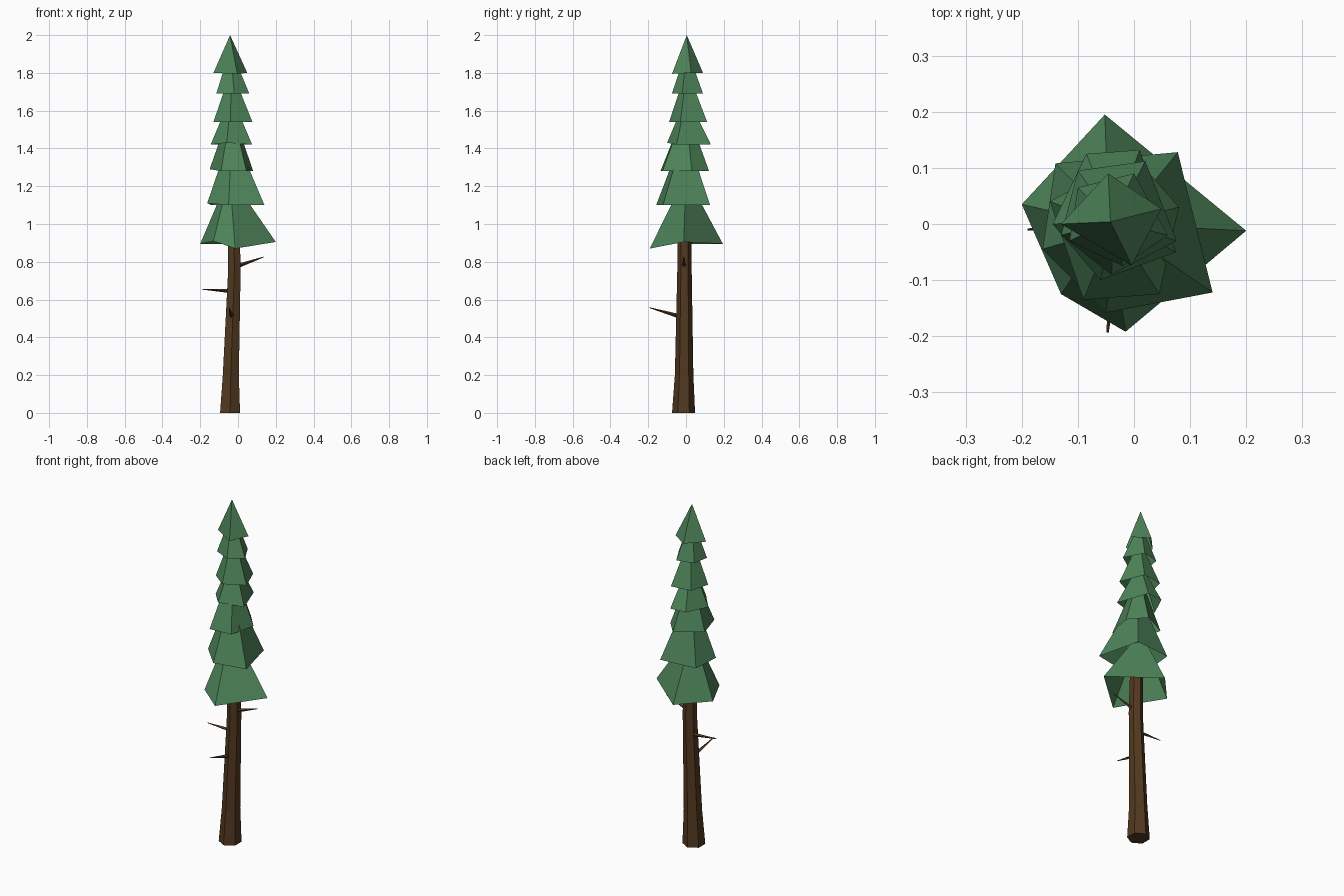
import bpy, math
from mathutils import Vector


def material(name, rgb):
    m = bpy.data.materials.new(name)
    m.diffuse_color = (*rgb, 1)
    return m


bark = material("bark", (0.085, 0.04, 0.014))
needles = material("needles", (0.075, 0.23, 0.10))


def add_object(name, verts, faces, mat):
    me = bpy.data.meshes.new(name)
    me.from_pydata(verts, [], faces)
    me.materials.append(mat)
    ob = bpy.data.objects.new(name, me)
    bpy.context.collection.objects.link(ob)
    return ob


def tube(name, rings, sides, mat, axis=(0, 0, 1), start=0.0):
    """Faceted tube through rings of (centre, radius) with capped ends."""
    turn = Vector((0, 0, 1)).rotation_difference(Vector(axis))
    verts = []
    for centre, r in rings:
        for k in range(sides):
            a = start + math.tau * k / sides
            verts.append(Vector(centre) + turn @ Vector((r * math.cos(a), r * math.sin(a), 0)))
    faces = [tuple(reversed(range(sides))),
             tuple(range(len(verts) - sides, len(verts)))]
    for i in range(len(rings) - 1):
        for k in range(sides):
            n = (k + 1) % sides
            faces.append((i * sides + k, i * sides + n,
                          (i + 1) * sides + n, (i + 1) * sides + k))
    return add_object(name, verts, faces, mat)


# Trunk: six-sided, flared at the foot, slightly bent
tube("trunk", [((-0.042, -0.013, 0.0), 0.061), ((-0.038, -0.010, 0.2), 0.049),
               ((-0.019, -0.008, 0.76), 0.038), ((-0.022, -0.007, 0.95), 0.036),
               ((-0.035, 0.0, 1.4), 0.024), ((-0.04, 0.005, 1.85), 0.008)],
     6, bark, start=math.pi / 2)

# Dead twigs on the bare trunk
twigs = [((-0.01, -0.01, 0.775), (0.135, -0.012, 0.825)),
         ((-0.03, 0.0, 0.645), (-0.19, -0.01, 0.655)),
         ((-0.032, -0.03, 0.51), (-0.047, -0.193, 0.557))]
for i, (a, b) in enumerate(twigs):
    tube(f"twig_{i + 1}", [(a, 0.012), (b, 0.002)], 4, bark,
         axis=Vector(b) - Vector(a))

# Foliage tiers: (rim height, apex, rim corners x, y and optional droop)
tiers = [
    (0.895, (-0.045, 0.0, 1.26), [(0.2, -0.012, 0.01), (-0.052, 0.195), (-0.2, 0.035),
                                  (-0.13, -0.125, 0.015), (-0.015, -0.192, -0.025)]),
    (1.10, (-0.03, -0.005, 1.50), [(0.14, -0.122), (0.078, 0.128), (-0.14, 0.108),
                                   (-0.163, -0.045, 0.01), (-0.05, -0.158)]),
    (1.28, (-0.035, 0.0, 1.62), [(0.045, -0.125), (0.08, 0.03), (0.0, 0.122),
                                 (-0.15, 0.04, 0.01), (-0.09, -0.135)]),
    (1.42, (-0.035, 0.005, 1.68), [(0.075, -0.05), (0.01, 0.132), (-0.085, 0.125),
                                   (-0.145, 0.0), (-0.06, -0.10, 0.01)]),
    (1.54, (-0.035, 0.005, 1.82), [(0.076, -0.03), (0.02, 0.112), (-0.10, 0.095),
                                   (-0.13, -0.02), (-0.04, -0.09)]),
    (1.69, (-0.04, 0.005, 1.93), [(0.06, -0.02), (0.0, 0.09), (-0.10, 0.065),
                                  (-0.115, -0.03), (-0.02, -0.075)]),
    (1.80, (-0.042, 0.004, 2.0), [(0.049, 0.027), (-0.046, 0.09),
                                  (-0.13, 0.0), (-0.004, -0.074, -0.005)]),
]
for i, (z, apex, rim) in enumerate(tiers):
    verts = [(x, y, z + sum(dz)) for x, y, *dz in rim] + [apex]
    n = len(rim)
    add_object(f"foliage_tier_{i + 1}", verts,
               [(k, (k + 1) % n, n) for k in range(n)], needles)
